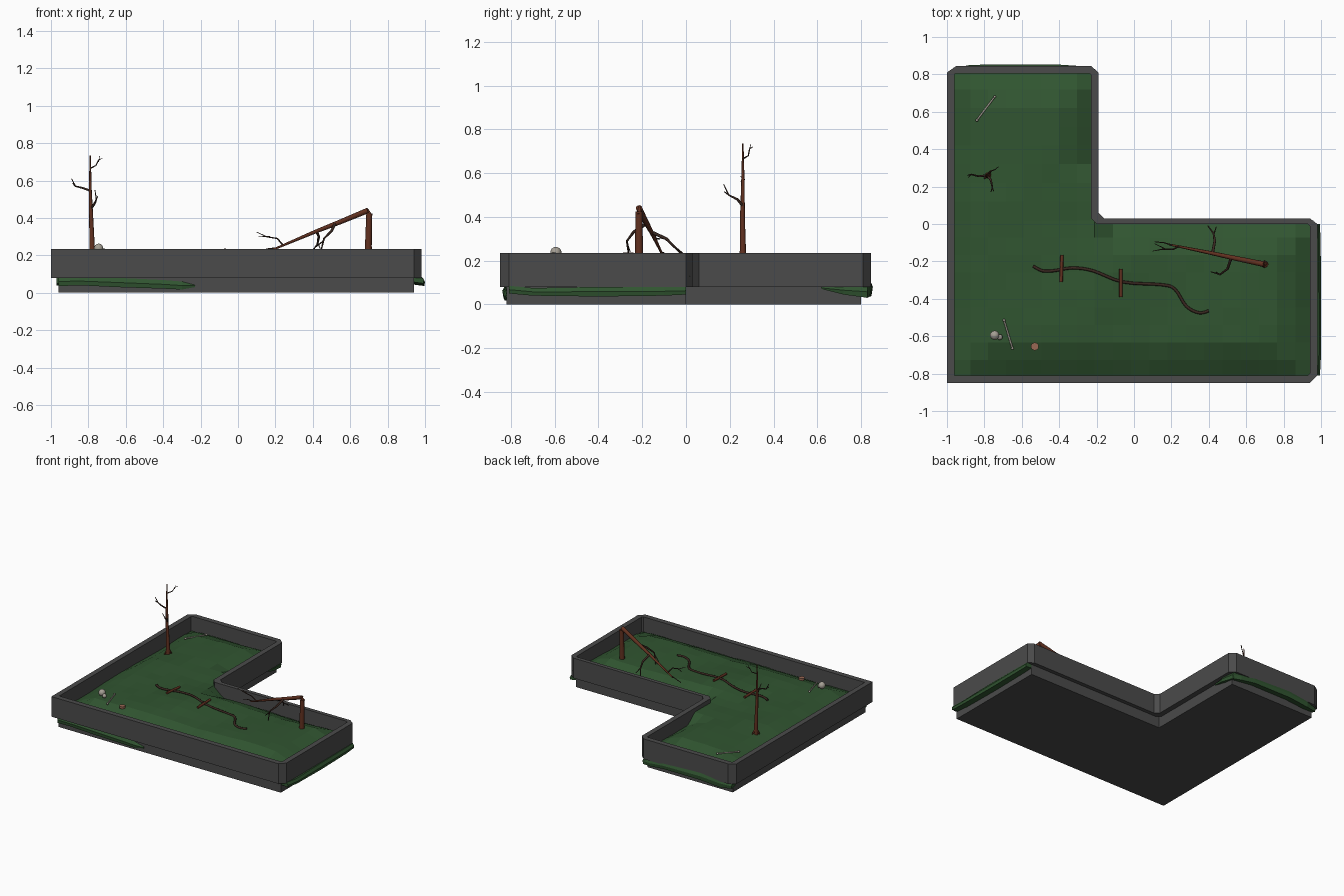
import bpy, bmesh, math, random
from mathutils import Vector

random.seed(4)


def material(name, rgb):
    m = bpy.data.materials.new(name)
    m.diffuse_color = (*rgb, 1)
    return m


STONE = material("dark_stone", (0.07, 0.07, 0.07))
GRASS = material("grass", (0.03, 0.09, 0.03))
WOOD = material("wood", (0.12, 0.03, 0.014))
TWIG = material("dark_twig", (0.04, 0.02, 0.014))
BONE = material("bone", (0.38, 0.35, 0.30))
CLAY = material("clay", (0.32, 0.14, 0.09))


def finish(bm, name, mat, smooth=False):
    bmesh.ops.recalc_face_normals(bm, faces=bm.faces)
    me = bpy.data.meshes.new(name)
    bm.to_mesh(me)
    bm.free()
    me.materials.append(mat)
    for p in me.polygons:
        p.use_smooth = smooth
    ob = bpy.data.objects.new(name, me)
    bpy.context.collection.objects.link(ob)
    return ob


# Ground height: a gentle mound falling away near the walls
def height(x, y):
    d_leg = min(x + 0.96, -0.22 - x, 0.81 - y, y + 0.81)
    d_bar = min(x + 0.96, 0.95 - x, 0.01 - y, y + 0.81)
    d = max(d_leg, d_bar, 0)
    if abs(x + 0.5) < 0.3 and abs(y) < 0.3:
        d = max(d, 0.2)
    wave = 0.007 * math.sin(7 * x + 1) * math.cos(6 * y)
    hill = 0.018 * math.exp(-((x + 0.15) ** 2 + (y + 0.3) ** 2) / 0.04)
    return 0.205 + wave + hill - 0.085 * math.exp(-(d / 0.09) ** 2)


# Tapered tubes: each path is a list of (x, y, z, radius)
def tubes(name, paths, mat, res=2):
    cu = bpy.data.curves.new(name, "CURVE")
    cu.dimensions = "3D"
    cu.bevel_depth = 1
    cu.bevel_resolution = res
    cu.use_fill_caps = True
    for path in paths:
        sp = cu.splines.new("POLY")
        sp.points.add(len(path) - 1)
        for p, (x, y, z, r) in zip(sp.points, path):
            p.co = (x, y, z, 1)
            p.radius = r
    tmp = bpy.data.objects.new(name, cu)
    bpy.context.collection.objects.link(tmp)
    dg = bpy.context.evaluated_depsgraph_get()
    me = bpy.data.meshes.new_from_object(tmp.evaluated_get(dg))
    bpy.data.objects.remove(tmp)
    me.materials.clear()
    me.materials.append(mat)
    ob = bpy.data.objects.new(name, me)
    bpy.context.collection.objects.link(ob)
    return ob


# Plinth: L-shaped slab
L = [(-0.96, -0.82), (0.94, -0.82), (0.94, 0), (-0.23, 0), (-0.23, 0.8), (-0.96, 0.8)]
bm = bmesh.new()
f = bm.faces.new([bm.verts.new((x, y, 0)) for x, y in L])
ext = bmesh.ops.extrude_face_region(bm, geom=[f])["geom"]
bmesh.ops.translate(bm, vec=(0, 0, 0.09), verts=[v for v in ext if isinstance(v, bmesh.types.BMVert)])
finish(bm, "plinth", STONE)

# Wall: ring with chamfered corners (outer and inner outlines match point for point)
outer = [(-1, -0.85), (0.94, -0.85), (0.98, -0.81), (0.98, 0), (0.94, 0.03), (-0.16, 0.03),
         (-0.19, 0.06), (-0.19, 0.81), (-0.23, 0.845), (-0.95, 0.845), (-1, 0.81)]
inner = [(-0.96, -0.81), (0.93, -0.81), (0.94, -0.80), (0.94, -0.01), (0.93, 0), (-0.2, 0),
         (-0.23, 0.03), (-0.23, 0.80), (-0.24, 0.805), (-0.95, 0.805), (-0.96, 0.80)]
bm = bmesh.new()
rings = [[bm.verts.new((x, y, z)) for x, y in pts]
         for pts, z in ((outer, 0.08), (outer, 0.235), (inner, 0.235), (inner, 0.08))]
n = len(outer)
for a in range(4):
    p, q = rings[a], rings[(a + 1) % 4]
    for i in range(n):
        j = (i + 1) % n
        bm.faces.new((p[i], p[j], q[j], q[i]))
finish(bm, "wall", STONE)

# Grass ground: coarse grid over the L
xs = [-0.97 + 0.76 * i / 8 for i in range(8)] + [-0.21 + 1.17 * i / 12 for i in range(13)]
ys = [-0.82 + 0.84 * i / 9 for i in range(9)] + [0.02 + 0.8 * i / 8 for i in range(9)]
bm = bmesh.new()
grid = [[bm.verts.new((x, y, height(x, y) + random.uniform(-0.003, 0.003))) for y in ys] for x in xs]
for i in range(len(xs) - 1):
    for j in range(len(ys) - 1):
        if i < 8 or j < 9:
            bm.faces.new((grid[i][j], grid[i + 1][j], grid[i + 1][j + 1], grid[i][j + 1]))
bmesh.ops.delete(bm, geom=[v for v in bm.verts if not v.link_faces], context="VERTS")
finish(bm, "grass_ground", GRASS)


# Grass fringe spilling out under the wall: stations of (along, out, top, bottom)
def fringe(name, start, along, out, stations):
    start, along, out = Vector(start), Vector(along), Vector(out)
    bm = bmesh.new()
    rows = []
    for s, o, top, bot in stations:
        prof = ((-0.06, top), (o - 0.012, top), (o, (top + bot) / 2), (o - 0.004, bot), (-0.06, bot + 0.01))
        rows.append([bm.verts.new(start + along * s + out * d + Vector((0, 0, z))) for d, z in prof])
    for a, b in zip(rows, rows[1:]):
        for i in range(5):
            j = (i + 1) % 5
            bm.faces.new((a[i], a[j], b[j], b[i]))
    bm.faces.new(rows[0])
    bm.faces.new(rows[-1])
    finish(bm, name, GRASS)


fringe("front_fringe", (0, -0.82, 0), (1, 0, 0), (0, -1, 0),
       [(-0.96, 0.015, 0.085, 0.035), (-0.85, 0.02, 0.085, 0.04), (-0.65, 0.018, 0.08, 0.03),
        (-0.4, 0.015, 0.068, 0.022), (-0.3, 0.012, 0.06, 0.017), (-0.23, 0.006, 0.045, 0.03)])
fringe("right_fringe", (0.98, 0, 0), (0, 1, 0), (1, 0, 0),
       [(-0.81, 0.014, 0.085, 0.05), (-0.7, 0.02, 0.075, 0.04), (-0.4, 0.02, 0.08, 0.036),
        (-0.1, 0.018, 0.08, 0.04), (0.0, 0.014, 0.08, 0.045)])
fringe("back_fringe", (0, 0.84, 0), (1, 0, 0), (0, 1, 0),
       [(-0.97, -0.01, 0.08, 0.04), (-0.88, 0.01, 0.1, 0.035), (-0.72, 0.014, 0.11, 0.05),
        (-0.4, 0.012, 0.1, 0.05), (-0.28, 0.004, 0.085, 0.035), (-0.22, -0.01, 0.08, 0.03)])
fringe("leg_fringe", (-0.23, 0, 0), (0, 1, 0), (1, 0, 0),
       [(0.62, 0.01, 0.08, 0.07), (0.72, 0.03, 0.085, 0.045), (0.83, 0.02, 0.085, 0.03)])

# Standing dead tree
tubes("tree_trunk", [[(-0.78, 0.26, 0.16, 0.019), (-0.78, 0.26, 0.25, 0.014), (-0.785, 0.258, 0.4, 0.011),
                      (-0.79, 0.26, 0.55, 0.008), (-0.79, 0.26, 0.735, 0.003)],
                     [(-0.78, 0.26, 0.24, 0.01), (-0.80, 0.245, 0.195, 0.004)],
                     [(-0.78, 0.26, 0.24, 0.01), (-0.765, 0.285, 0.195, 0.004)]], WOOD)
tubes("tree_branches", [
    [(-0.788, 0.26, 0.545, 0.006), (-0.83, 0.255, 0.56, 0.005), (-0.87, 0.265, 0.57, 0.004), (-0.89, 0.26, 0.61, 0.002)],
    [(-0.87, 0.265, 0.57, 0.003), (-0.885, 0.25, 0.585, 0.002)],
    [(-0.785, 0.26, 0.45, 0.007), (-0.765, 0.235, 0.48, 0.006), (-0.757, 0.195, 0.5, 0.004), (-0.765, 0.172, 0.55, 0.002)],
    [(-0.757, 0.195, 0.5, 0.003), (-0.75, 0.175, 0.515, 0.002)],
    [(-0.79, 0.26, 0.665, 0.004), (-0.76, 0.285, 0.68, 0.003), (-0.745, 0.29, 0.71, 0.0025), (-0.725, 0.305, 0.72, 0.0015)],
    [(-0.745, 0.29, 0.7, 0.002), (-0.74, 0.295, 0.73, 0.0015)]], TWIG)

# Snapped tree: stump and leaning trunk
tubes("stump", [[(0.697, -0.215, 0.16, 0.021), (0.697, -0.215, 0.25, 0.018), (0.702, -0.215, 0.425, 0.016)],
                [(0.708, -0.215, 0.41, 0.012), (0.69, -0.212, 0.45, 0.004)]], WOOD)
tubes("fallen_trunk", [[(0.695, -0.215, 0.44, 0.015), (0.55, -0.185, 0.38, 0.013),
                        (0.41, -0.155, 0.325, 0.01), (0.19, -0.11, 0.232, 0.005)]], WOOD)
tubes("fallen_branches", [
    [(0.42, -0.157, 0.33, 0.008), (0.432, -0.09, 0.3, 0.007), (0.425, -0.05, 0.26, 0.005), (0.395, -0.01, 0.22, 0.003)],
    [(0.425, -0.06, 0.27, 0.004), (0.44, -0.015, 0.235, 0.002)],
    [(0.52, -0.18, 0.37, 0.008), (0.5, -0.24, 0.33, 0.007), (0.46, -0.27, 0.29, 0.005), (0.44, -0.26, 0.21, 0.003)],
    [(0.46, -0.27, 0.28, 0.004), (0.41, -0.255, 0.24, 0.002)],
    [(0.24, -0.12, 0.255, 0.005), (0.21, -0.135, 0.29, 0.004), (0.15, -0.135, 0.3, 0.003), (0.1, -0.145, 0.325, 0.0015)],
    [(0.17, -0.135, 0.3, 0.003), (0.11, -0.105, 0.3, 0.0015)],
    [(0.21, -0.115, 0.24, 0.004), (0.16, -0.1, 0.235, 0.003), (0.11, -0.095, 0.22, 0.002)]], TWIG)

# Winding root, smoothed with a Catmull-Rom spline, and the two sticks beside it
key = [(-0.54, -0.225), (-0.49, -0.25), (-0.43, -0.25), (-0.33, -0.235), (-0.22, -0.25), (-0.06, -0.31),
       (0.15, -0.325), (0.22, -0.35), (0.28, -0.44), (0.35, -0.475), (0.41, -0.46)]
pts = [Vector(p) for p in [key[0]] + key + [key[-1]]]
path = []
for a, b, c, d in zip(pts, pts[1:], pts[2:], pts[3:]):
    for k in range(4):
        t = k / 4
        p = 0.5 * (2 * b + (c - a) * t + (2 * a - 5 * b + 4 * c - d) * t * t + (3 * b - a - 3 * c + d) * t ** 3)
        path.append((p.x, p.y, height(p.x, p.y) + 0.004, 0.008))
tubes("winding_root", [path], TWIG)


def lying(x0, y0, x1, y1, r, lift=0.005):
    return [(x0, y0, height(x0, y0) + lift, r), (x1, y1, height(x1, y1) + lift, r)]


tubes("sticks", [lying(-0.39, -0.31, -0.385, -0.165, 0.009, 0.009),
                 lying(-0.07, -0.39, -0.07, -0.24, 0.009, 0.009)], WOOD)

# Bones: shafts with knobbed ends
for name, ends in (("back_bone", (-0.84, 0.555, -0.745, 0.68)), ("front_bone", (-0.695, -0.515, -0.65, -0.665))):
    shaft = lying(*ends, 0.005, 0.006)
    tubes(name, [shaft], BONE)
    bm = bmesh.new()
    for x, y, z, r in shaft:
        res = bmesh.ops.create_uvsphere(bm, u_segments=8, v_segments=5, radius=0.008)
        bmesh.ops.translate(bm, vec=(x, y, z), verts=res["verts"])
    finish(bm, name + "_knobs", BONE, True)

# Skull: cranium and jaw
bm = bmesh.new()
for (x, y, z), r in (((-0.745, -0.595, 0.237), 0.026), ((-0.718, -0.605, 0.222), 0.016)):
    res = bmesh.ops.create_uvsphere(bm, u_segments=10, v_segments=7, radius=r)
    bmesh.ops.translate(bm, vec=(x, y, z), verts=res["verts"])
finish(bm, "skull", BONE, True)

# Small clay disc
bm = bmesh.new()
res = bmesh.ops.create_cone(bm, cap_ends=True, segments=14, radius1=0.021, radius2=0.021, depth=0.016)
bmesh.ops.translate(bm, vec=(-0.53, -0.655, height(-0.53, -0.655) + 0.006), verts=res["verts"])
finish(bm, "clay_disc", CLAY)
